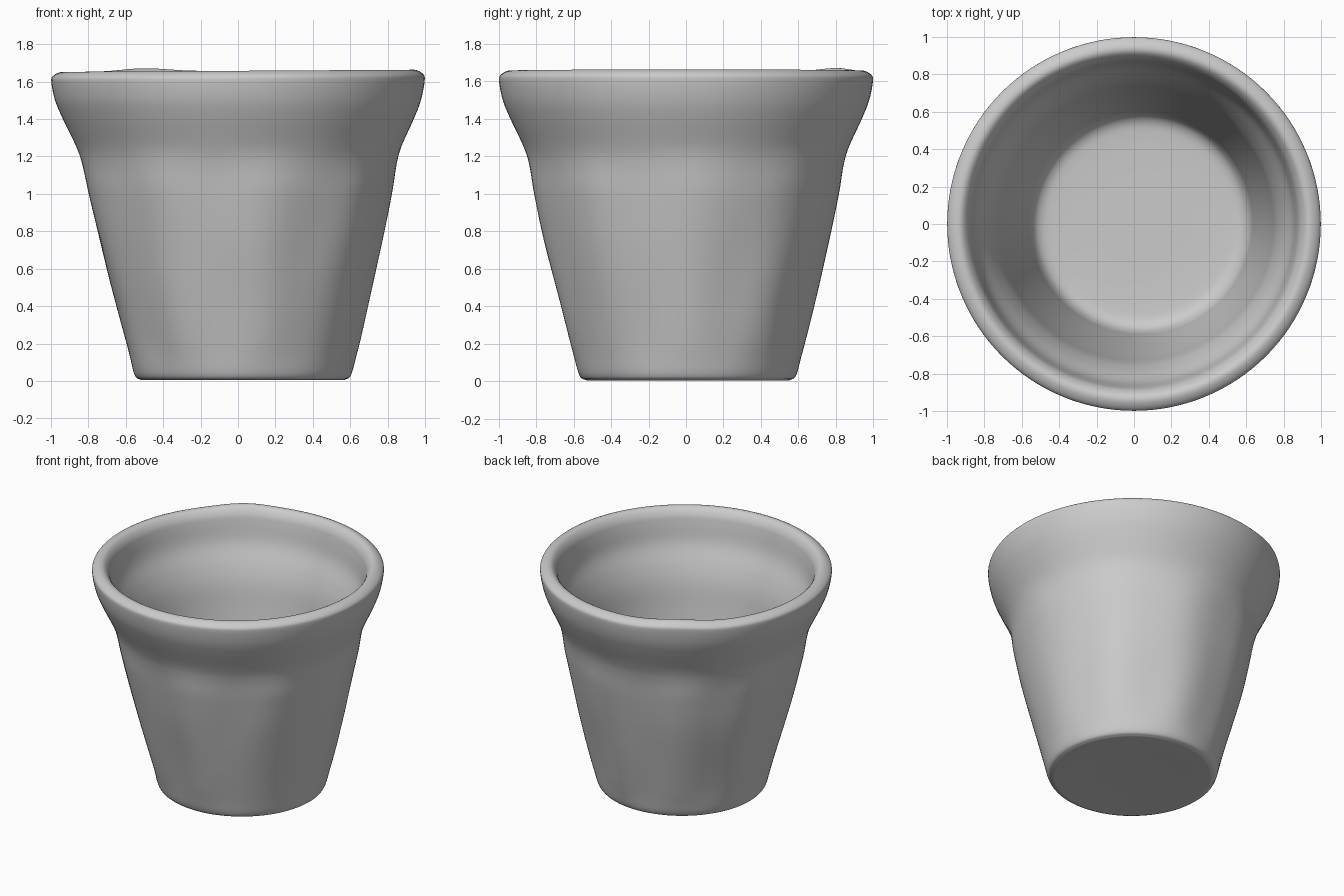
import bpy, bmesh, math
from mathutils import noise, Vector

if "Cube" in bpy.data.objects:
    bpy.data.objects.remove(bpy.data.objects["Cube"])

SIDES = 128
STEPS = 5

# Profile (radius, height): underside, outer wall, flared collar, rim, inner wall, floor
PROFILE = [
    (0.25, 0.01), (0.50, 0.005), (0.55, 0.008), (0.58, 0.035), (0.61, 0.15), (0.672, 0.40),
    (0.727, 0.62), (0.77, 0.80), (0.812, 1.00), (0.838, 1.15), (0.868, 1.25),
    (0.938, 1.40), (0.978, 1.50), (0.998, 1.60), (0.99, 1.635), (0.95, 1.657),
    (0.915, 1.65), (0.885, 1.61), (0.87, 1.55), (0.845, 1.42), (0.785, 1.28),
    (0.745, 1.15), (0.715, 0.95), (0.665, 0.65), (0.61, 0.35), (0.585, 0.23),
    (0.54, 0.175), (0.45, 0.16), (0.25, 0.155)]


def smooth_curve(pts):
    """Catmull-Rom interpolation through the profile points."""
    out = []
    v = [Vector(p) for p in pts]
    for i in range(len(v) - 1):
        a, b, c, d = v[max(i - 1, 0)], v[i], v[i + 1], v[min(i + 2, len(v) - 1)]
        for s in range(STEPS):
            t = s / STEPS
            p = 0.5 * (2 * b + (c - a) * t + (2 * a - 5 * b + 4 * c - d) * t * t
                       + (3 * b - a - 3 * c + d) * t ** 3)
            out.append((p.x, p.y))
    return out + [pts[-1]]


def shaped(r, z, ang, outer):
    """Hand-made irregularity: leaning base, pared facets and a raised lip."""
    body = max(0, min(1, z / 0.2)) * max(0, min(1, (1.25 - z) / 0.2))
    if outer:
        n = noise.noise(Vector((math.cos(ang) * 2.5, math.sin(ang) * 2.5, z * 2)))
        r += body * (0.006 * math.cos(9 * ang) + 0.008 * n)
    lean = max(0, 1 - z / 1.5)
    x = r * math.cos(ang) + (0.025 if outer else 0.045) * lean
    y = r * math.sin(ang) + 0.01 * lean
    if z > 1.45:
        f = (z - 1.45) / 0.2
        bump = math.exp(-((x + 0.5) ** 2 + (y - 0.8) ** 2) / 0.04)
        z += f * (0.016 * bump + 0.006 * x)
    return x, y, z


# Clay pot, lathed from the profile
bm = bmesh.new()
curve = smooth_curve(PROFILE)
rim_index = 15 * STEPS
rings = []
for i, (r, z) in enumerate(curve):
    rings.append([bm.verts.new(shaped(r, z, 2 * math.pi * k / SIDES, i <= rim_index))
                  for k in range(SIDES)])
for a, b in zip(rings, rings[1:]):
    for k in range(SIDES):
        j = (k + 1) % SIDES
        bm.faces.new((a[k], a[j], b[j], b[k]))

# Centre of the underside and of the inner floor
for ring, x, z, flip in ((rings[0], 0.025, 0.01, True), (rings[-1], 0.045, 0.16, False)):
    c = bm.verts.new((x, 0.01, z))
    for k in range(SIDES):
        p, q = ring[k], ring[(k + 1) % SIDES]
        bm.faces.new((q, p, c) if flip else (p, q, c))

bmesh.ops.recalc_face_normals(bm, faces=bm.faces)
bm.normal_update()
mesh = bpy.data.meshes.new("flower_pot")
bm.to_mesh(mesh)
bm.free()
pot = bpy.data.objects.new("flower_pot", mesh)
bpy.context.collection.objects.link(pot)
mesh.shade_smooth()
